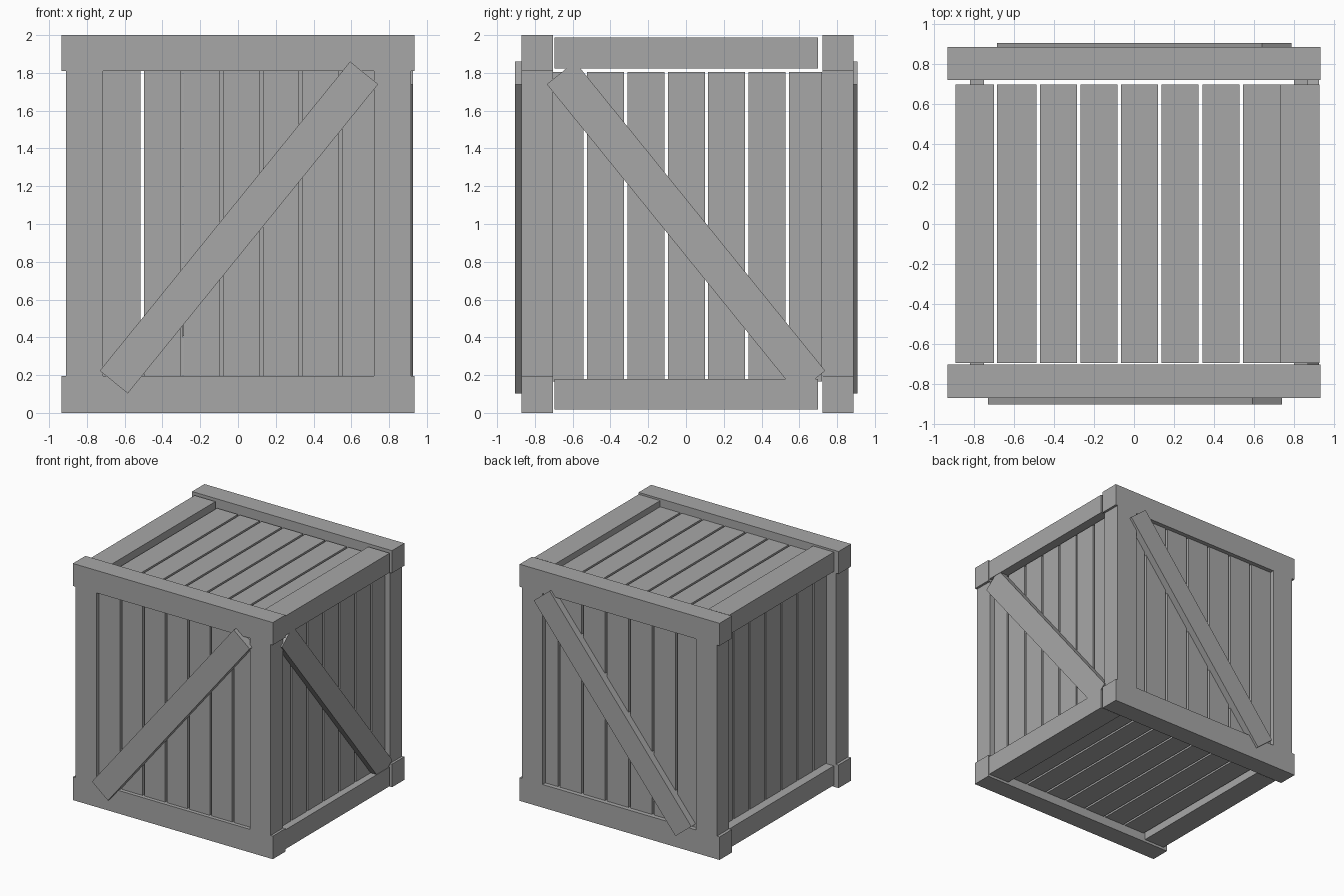
import bpy
from math import radians

cube = bpy.data.objects.get("Cube")
if cube:
    bpy.data.objects.remove(cube, do_unlink=True)

wood = bpy.data.materials.new("grey_wood")
wood.use_nodes = True
GREY = (0.39, 0.39, 0.39, 1)
wood.diffuse_color = GREY
wood.node_tree.nodes["Principled BSDF"].inputs["Base Color"].default_value = GREY


def board(name, x, y, z, rotation=(0, 0, 0)):
    """Box from (low, high) bounds on each axis, turned about its centre."""
    bounds = (x, y, z)
    bpy.ops.mesh.primitive_cube_add(size=1, location=[(a + b) / 2 for a, b in bounds])
    obj = bpy.context.object
    obj.name = name
    obj.scale = [b - a for a, b in bounds]
    bpy.ops.object.transform_apply(location=False, rotation=False, scale=True)
    obj.rotation_euler = rotation
    obj.data.materials.append(wood)
    return obj


def spans(first, gaps, last, gap=0.018):
    """Board extents between a first edge, a list of gap centres and a last edge."""
    starts = [first] + [g + gap / 2 for g in gaps]
    ends = [g - gap / 2 for g in gaps] + [last]
    return list(zip(starts, ends))


# Front and back frames: wide rails top and bottom, slightly inset posts
for side, depth in (("front", (-0.87, -0.703)), ("back", (0.722, 0.887))):
    board(side + "_top_rail", (-0.935, 0.935), depth, (1.81, 2))
    board(side + "_bottom_rail", (-0.935, 0.935), depth, (0, 0.195))
    board(side + "_right_post", (-0.91, -0.715), depth, (0.195, 1.81))
    board(side + "_left_post", (0.72, 0.915), depth, (0.195, 1.81))

# Upright slats inside the frames, spaced a little wider at the back
front_gaps = [-0.506 + 0.2095 * i for i in range(6)]
back_gaps = [-0.506 + 0.22 * i for i in range(6)]
for side, gaps, depth in (("front", front_gaps, (-0.838, -0.768)),
                          ("back", back_gaps, (0.78, 0.85))):
    for x in spans(-0.72, gaps, 0.725):
        board(side + "_slat", x, depth, (0.19, 1.815))

# Upright slats and horizontal rails on the two sides
side_gaps = [-0.533 + 0.2138 * i for i in range(6)]
for side, slat_x, rail_x in (("right", (-0.82, -0.75), (-0.895, -0.70)),
                             ("left", (0.80, 0.872), (0.73, 0.93))):
    for y in spans(-0.71, side_gaps, 0.72):
        board(side + "_slat", slat_x, y, (0.165, 1.805))
    board(side + "_top_rail", rail_x, (-0.697, 0.698), (1.823, 1.987))
    board(side + "_bottom_rail", rail_x, (-0.697, 0.698), (0.017, 0.18))

# Lid and floor planks, set a little below the rails
plank_gaps = [-0.48 + 0.2032 * i for i in range(6)]
for x in spans(-0.685, plank_gaps, 0.73):
    board("lid_plank", x, (-0.697, 0.698), (1.86, 1.935))
    board("floor_plank", x, (-0.697, 0.698), (0.07, 0.145))

# Diagonal braces on the front, back and one side
TILT = radians(-51)
LENGTH = (-1.048, 1.058)
WIDTH = (0.886, 1.077)
board("front_brace", LENGTH, (-0.905, -0.82), WIDTH, (0, TILT, 0))
board("back_brace", [v + 0.047 for v in LENGTH], (0.83, 0.907), WIDTH, (0, TILT, 0))
board("left_brace", (0.86, 0.927), (-1.053, 1.053), WIDTH, (TILT, 0, 0))
